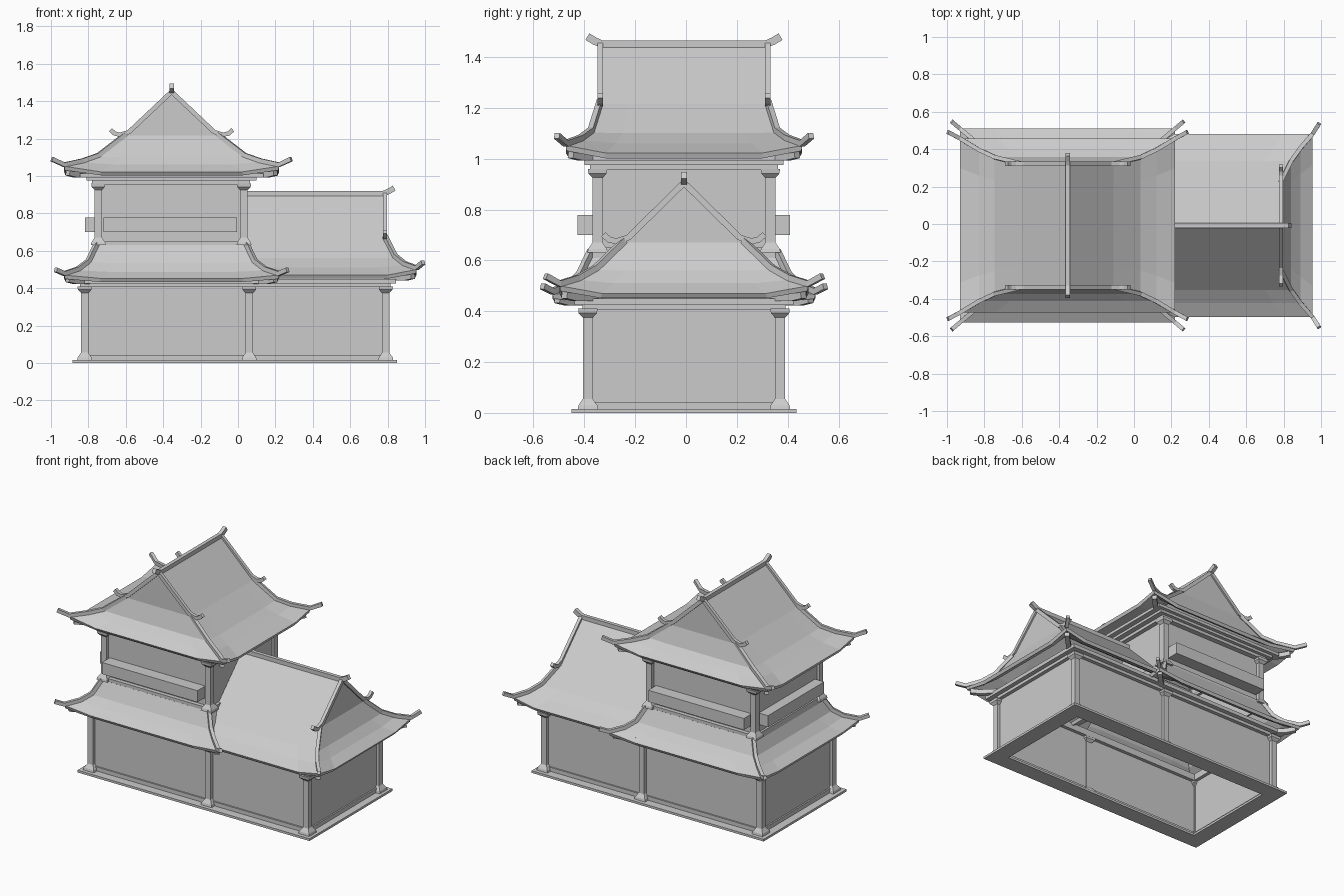
import bpy, bmesh
from mathutils import Vector

if "Cube" in bpy.data.objects:
    bpy.data.objects.remove(bpy.data.objects["Cube"])

GREY = (0.6, 0.6, 0.6, 1)
mat = bpy.data.materials.new("stone grey")
mat.use_nodes = True
mat.diffuse_color = GREY
mat.node_tree.nodes["Principled BSDF"].inputs["Base Color"].default_value = GREY

CY = -0.008          # shared centre line in y
MX = -0.355          # centre of the tower in x


def finish(name, bm, fix=True):
    if fix:
        bmesh.ops.recalc_face_normals(bm, faces=bm.faces)
    me = bpy.data.meshes.new(name)
    bm.to_mesh(me)
    bm.free()
    me.materials.append(mat)
    ob = bpy.data.objects.new(name, me)
    bpy.context.collection.objects.link(ob)
    return ob


def loft(bm, loops, close_ends=True, cyclic=False):
    rows = [[bm.verts.new(p) for p in loop] for loop in loops]
    pairs = list(zip(rows, rows[1:])) + ([(rows[-1], rows[0])] if cyclic else [])
    for a, b in pairs:
        n = len(a)
        for k in range(n):
            bm.faces.new((a[k], b[k], b[(k + 1) % n], a[(k + 1) % n]))
    if close_ends and not cyclic:
        bm.faces.new(rows[0])
        bm.faces.new(rows[-1])
    return rows


def rect(x0, x1, y0, y1, z):
    return [(x0, y0, z), (x1, y0, z), (x1, y1, z), (x0, y1, z)]


def box(name, x0, x1, y0, y1, z0, z1):
    bm = bmesh.new()
    loft(bm, [rect(x0, x1, y0, y1, z) for z in (z0, z1)])
    return finish(name, bm)


def frame(name, x0, x1, hy, z0, z1, t):
    """Rectangular ring, open in the middle."""
    bm = bmesh.new()
    y0, y1 = CY - hy, CY + hy
    outer = [rect(x0, x1, y0, y1, z) for z in (z0, z1)]
    inner = [rect(x0 + t, x1 - t, y0 + t, y1 - t, z) for z in (z1, z0)]
    loft(bm, outer + inner, cyclic=True)
    return finish(name, bm)


def pillar(name, x, y, z0, z1, r=0.02):
    """Square post with flared foot and capital."""
    bm = bmesh.new()
    prof = [(0.04, z0), (0.037, z0 + 0.015), (r, z0 + 0.04),
            (r, z1 - 0.035), (0.036, z1 - 0.018), (0.038, z1)]
    loft(bm, [rect(x - w, x + w, y - w, y + w, z) for w, z in prof])
    return finish(name, bm)


def bar(name, pts, w, h):
    """Sweep a rectangle along a path that lies in one vertical plane."""
    pts = [Vector(p) for p in pts]
    flat = pts[-1] - pts[0]
    flat.z = 0
    side = flat.normalized().cross(Vector((0, 0, 1)))
    loops = []
    for i, p in enumerate(pts):
        t = (pts[min(i + 1, len(pts) - 1)] - pts[max(i - 1, 0)]).normalized()
        up = side.cross(t)
        loops.append([p + side * a * w / 2 + up * b * h
                      for a, b in ((-1, -.5), (1, -.5), (1, .5), (-1, .5))])
    bm = bmesh.new()
    loft(bm, loops)
    return finish(name, bm)


def roof(name, rings, centre, turn=False, ridge=None, cut=None, lift=0.03, tip=(0.04, 0.05, 0.03)):
    """Curved hip roof. rings: (half length, half width, z) from top to eave."""
    def place(u, v, z):
        return Vector((centre - v, CY + u, z)) if turn else Vector((centre + u, CY + v, z))

    def corners(hu, hv):
        u0 = -hu if cut is None else cut
        return [(u0, -hv), (hu, -hv), (hu, hv), (u0, hv)]

    bm = bmesh.new()
    rows = []
    for i, (hu, hv, z) in enumerate(rings):
        c = corners(hu, hv)
        rise = lift * (i / (len(rings) - 1)) ** 2
        row = []
        for k in range(4):
            a, b = Vector(c[k]), Vector(c[(k + 1) % 4])
            for f in (0, 0.17, 0.83):
                p = a.lerp(b, f)
                up = rise if f == 0 and (cut is None or k in (1, 2)) else 0
                row.append(bm.verts.new(place(p.x, p.y, z + up)))
        rows.append(row)
    for a, b in zip(rows, rows[1:]):
        for k in range(12):
            if cut is None or k < 9:
                bm.faces.new((a[k], b[k], b[(k + 1) % 12], a[(k + 1) % 12]))
    hu, hv, z = rings[0]
    if ridge:
        u0 = corners(hu, hv)[0][0]
        r = rows[0]
        e0, e1 = (bm.verts.new(place(u, 0, ridge)) for u in (u0, hu))
        bm.faces.new(r[0:4] + [e1, e0])
        bm.faces.new(r[6:10] + [e0, e1])
        bm.faces.new(r[3:7] + [e1])
        if cut is None:
            bm.faces.new(r[9:12] + [r[0], e0])
        # Ridge beam with upturned ends
        far = [(hu - 0.01, 0), (hu + 0.02, 0.012), (hu + 0.05, 0.03)]
        near = [(u0, 0)] if cut is not None else [(-u, d) for u, d in far[::-1]]
        bar(name + "_ridge_beam", [place(u, 0, ridge + d) for u, d in near + far], 0.025, 0.03)
    ob = finish(name, bm, fix=False)
    sol = ob.modifiers.new("thickness", 'SOLIDIFY')
    sol.thickness = 0.022
    sol.offset = -1

    for su in ((1,) if cut is not None else (-1, 1)):
        end = "far" if su > 0 else "near"
        for sv in (-1, 1):
            tag = end + ("_right" if sv < 0 else "_left")
            # Hip beams sweeping past the eave
            path = [(a, b, c + lift * (i / (len(rings) - 1)) ** 2 + 0.008)
                    for i, (a, b, c) in enumerate(rings)]
            a, b, c = path[-1]
            path.append((a + tip[0], b + tip[1], c + tip[2]))
            bar(name + "_hip_beam_" + tag, [place(su * a, sv * b, c) for a, b, c in path], 0.022, 0.024)
            # Corner rafter under the eave
            a, b, c = rings[-1]
            bar(name + "_corner_rafter_" + tag,
                [place(su * (a - d), sv * (b - d), c - 0.015 + r) for d, r in ((0.16, 0), (0.06, 0), (0.02, 0.01))],
                0.03, 0.03)
            # Gable edge beams ending in a curl
            if ridge:
                edge = [(0, ridge), (hv * 0.93, z + 0.02), (hv + 0.03, z + 0.005),
                        (hv + 0.06, z + 0.012), (hv + 0.082, z + 0.032)]
                bar(name + "_gable_beam_" + tag,
                    [place(su * hu, sv * v, zz) for v, zz in edge], 0.022, 0.024)


# Ground storey
frame("base_plinth", -0.885, 0.85, 0.443, 0, 0.015, 0.11)
frame("ground_sill", -0.83, 0.80, 0.385, 0.015, 0.042, 0.03)
frame("ground_walls", -0.82, 0.79, 0.375, 0.015, 0.45, 0.012)
frame("ground_beam", -0.845, 0.815, 0.40, 0.405, 0.425, 0.06)
frame("ground_cornice", -0.875, 0.845, 0.43, 0.425, 0.45, 0.09)
for i, px in enumerate((-0.82, 0.06, 0.79)):
    for s, nm in ((-1, "front"), (1, "back")):
        pillar(f"ground_pillar_{nm}_{i}", px, CY + s * 0.378, 0.015, 0.41)

# Upper storey
frame("upper_sill", -0.765, 0.055, 0.362, 0.60, 0.65, 0.03)
frame("upper_walls", -0.75, 0.035, 0.335, 0.60, 1.03, 0.012)
frame("upper_beam", -0.78, 0.065, 0.37, 0.955, 0.975, 0.06)
frame("upper_cornice", -0.81, 0.10, 0.392, 0.975, 0.992, 0.08)
frame("upper_cornice_step", -0.845, 0.135, 0.415, 0.992, 1.012, 0.11)
for i, px in enumerate((-0.747, 0.032)):
    for s, nm in ((-1, "front"), (1, "back")):
        pillar(f"upper_pillar_{nm}_{i}", px, CY + s * 0.34, 0.63, 0.96)

# Projecting boxes around the upper storey
box("front_window_box", -0.72, -0.005, CY - 0.418, CY - 0.33, 0.70, 0.778)
box("back_window_box", -0.72, -0.005, CY + 0.33, CY + 0.418, 0.70, 0.778)
box("side_window_box", -0.818, -0.74, CY - 0.30, CY + 0.30, 0.70, 0.778)

# Roofs
roof("skirt_roof",
     [(0.40, 0.365, 0.63), (0.445, 0.41, 0.535), (0.50, 0.455, 0.487), (0.575, 0.518, 0.452)],
     MX, lift=0.018, tip=(0.045, 0.038, 0.02))
roof("wing_roof",
     [(0.785, 0.235, 0.67), (0.84, 0.345, 0.56), (0.89, 0.415, 0.51), (0.955, 0.49, 0.47)],
     0, ridge=0.905, cut=0.04, lift=0.03, tip=(0.035, 0.055, 0.03))
roof("tower_roof",
     [(0.33, 0.245, 1.215), (0.365, 0.39, 1.10), (0.405, 0.475, 1.06), (0.465, 0.575, 1.022)],
     MX, turn=True, ridge=1.45, lift=0.03, tip=(0.035, 0.065, 0.03))
